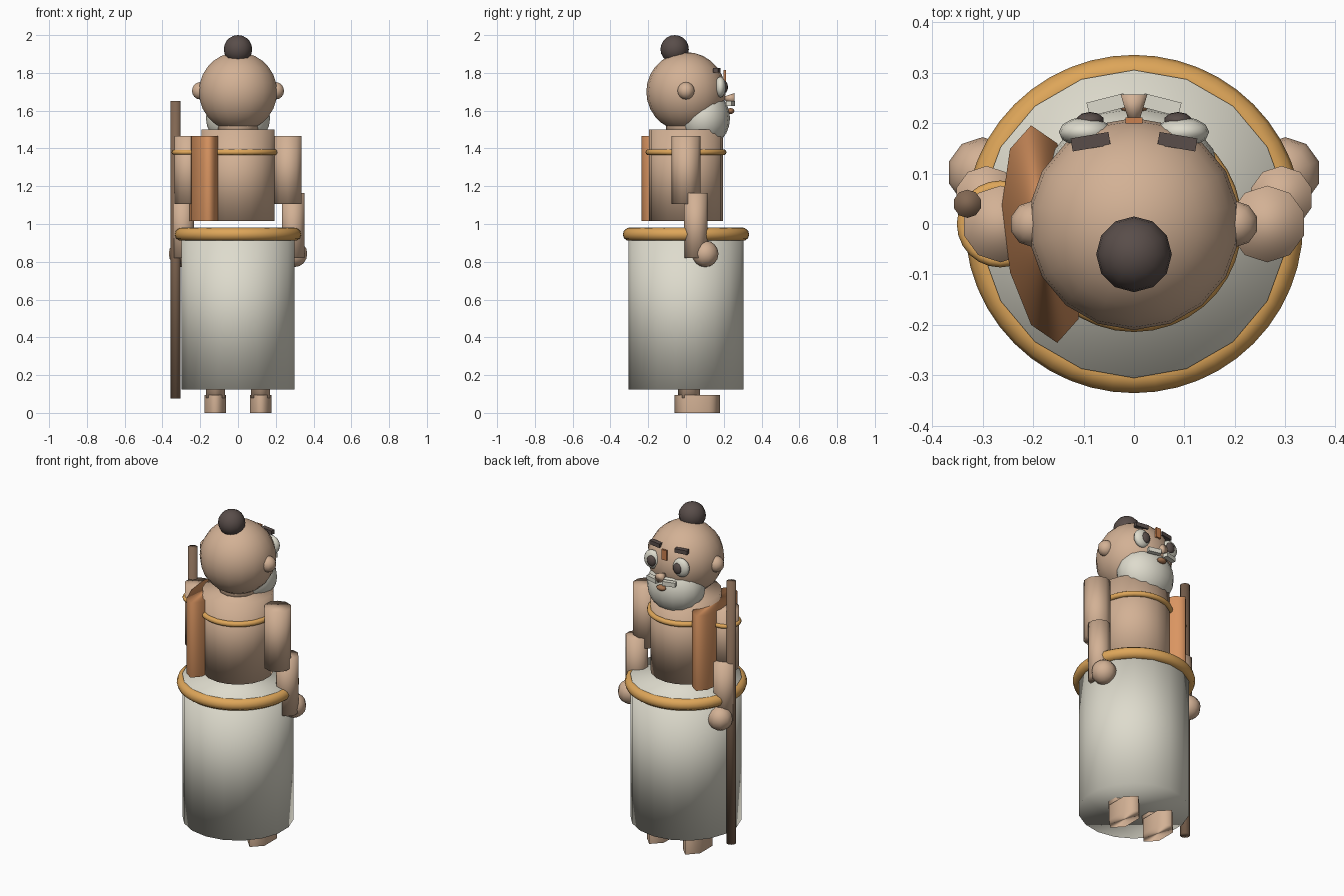
import bpy, math
from math import radians

if "Cube" in bpy.data.objects:
    bpy.data.objects.remove(bpy.data.objects["Cube"])


def mat(name, col):
    m = bpy.data.materials.new(name)
    m.diffuse_color = (*col, 1)
    m.use_nodes = True
    m.node_tree.nodes["Principled BSDF"].inputs["Base Color"].default_value = m.diffuse_color
    return m


SKIN = mat("skin", (0.65, 0.44, 0.30))
WHITE = mat("off_white", (0.73, 0.71, 0.61))
GOLD = mat("gold", (0.73, 0.38, 0.10))
ORANGE = mat("orange_cloth", (0.70, 0.30, 0.12))
DARK = mat("dark_hair", (0.10, 0.075, 0.068))
WOOD = mat("wood", (0.22, 0.135, 0.085))
MARK = mat("forehead_mark", (0.60, 0.22, 0.08))
LIP = mat("lip_brown", (0.36, 0.17, 0.08))


def finish(name, material, scale=(1, 1, 1), smooth=True):
    ob = bpy.context.object
    ob.name = name
    ob.scale = scale
    ob.data.materials.append(material)
    if smooth:
        bpy.ops.object.shade_smooth()
    return ob


def cyl(name, material, x, y, z0, z1, r, sides, scale=(1, 1, 1), rot=0):
    bpy.ops.mesh.primitive_cylinder_add(
        vertices=sides, radius=r, depth=z1 - z0,
        location=(x, y, (z0 + z1) / 2), rotation=(0, 0, rot))
    return finish(name, material, scale)


def ball(name, material, loc, size, seg=12, rings=8):
    bpy.ops.mesh.primitive_uv_sphere_add(
        segments=seg, ring_count=rings, radius=1, location=loc)
    return finish(name, material, size)


def box(name, material, loc, size, rot=(0, 0, 0)):
    bpy.ops.mesh.primitive_cube_add(size=1, location=loc, rotation=rot)
    return finish(name, material, size, smooth=False)


def ring(name, material, loc, major, minor, seg=36):
    bpy.ops.mesh.primitive_torus_add(
        location=loc, major_radius=major, minor_radius=minor,
        major_segments=seg, minor_segments=10)
    return finish(name, material)


# Robe with belt, torso and neck
cyl("skirt", WHITE, 0, 0, 0.125, 0.982, 0.305, 18)
ring("belt", GOLD, (0, 0, 0.945), 0.30, 0.035, 48)
cyl("torso", SKIN, 0, 0, 1.015, 1.50, 0.196, 18)
cyl("neck", SKIN, 0, 0, 1.48, 1.56, 0.105, 12)
ring("chest_cord", GOLD, (0, 0, 1.38), 0.198, 0.016)
ring("arm_band", GOLD, (-0.265, 0, 1.38), 0.073, 0.013, 24)

# Shoulder cloth and staff
cyl("shoulder_sash", ORANGE, -0.178, -0.02, 1.015, 1.465, 1, 10,
    (0.08, 0.217, 1), 0.12)
cyl("staff", WOOD, -0.33, 0.04, 0.075, 1.65, 0.028, 10)

# Head, hair bun and beard
ball("head", SKIN, (0, 0, 1.70), (0.21, 0.21, 0.21), 18, 14)
ball("hair_bun", DARK, (0, -0.06, 1.925), (0.075, 0.075, 0.075), 12, 10)
ball("beard", WHITE, (0, 0.095, 1.56), (0.17, 0.138, 0.155), 16, 12)

# Face centre
box("forehead_mark", MARK, (0, 0.205, 1.785), (0.033, 0.012, 0.06))
bpy.ops.mesh.primitive_cone_add(
    vertices=10, radius1=0.012, radius2=0.028, depth=0.05,
    location=(0, 0.232, 1.665), rotation=(radians(-90), 0, 0))
finish("nose", SKIN)
ball("mouth", LIP, (0, 0.236, 1.598), (0.03, 0.02, 0.016), 10, 6)

# Paired parts
for s, side in ((-1, "left"), (1, "right")):
    cyl(side + "_leg", SKIN, s * 0.12, 0.015, 0.08, 0.30, 0.058, 6)
    cyl(side + "_foot", SKIN, s * 0.12, 0.06, 0, 0.095, 1, 6,
        (0.066, 0.12, 1))
    cyl(side + "_upper_arm", SKIN, s * 0.264, 0, 1.105, 1.465, 0.076, 10)
    cyl(side + "_forearm", SKIN, s * 0.292, 0.052, 0.82, 1.165, 0.063, 10)
    ball(side + "_hand", SKIN, (s * 0.30, 0.102, 0.842), (0.07, 0.07, 0.07), 10, 8)
    ball(side + "_ear", SKIN, (s * 0.2, 0, 1.705), (0.046, 0.046, 0.046), 10, 8)
    ball(side + "_eye", WHITE, (s * 0.096, 0.182, 1.725), (0.053, 0.03, 0.055))
    ball(side + "_pupil", DARK, (s * 0.087, 0.205, 1.725), (0.028, 0.017, 0.032), 10, 8)
    box(side + "_eyebrow", DARK, (s * 0.086, 0.163, 1.815),
        (0.076, 0.026, 0.024), (0, 0, -s * 0.17))
    box(side + "_moustache", WHITE, (s * 0.054, 0.236, 1.638),
        (0.076, 0.028, 0.026), (0, 0, -s * 0.25))
